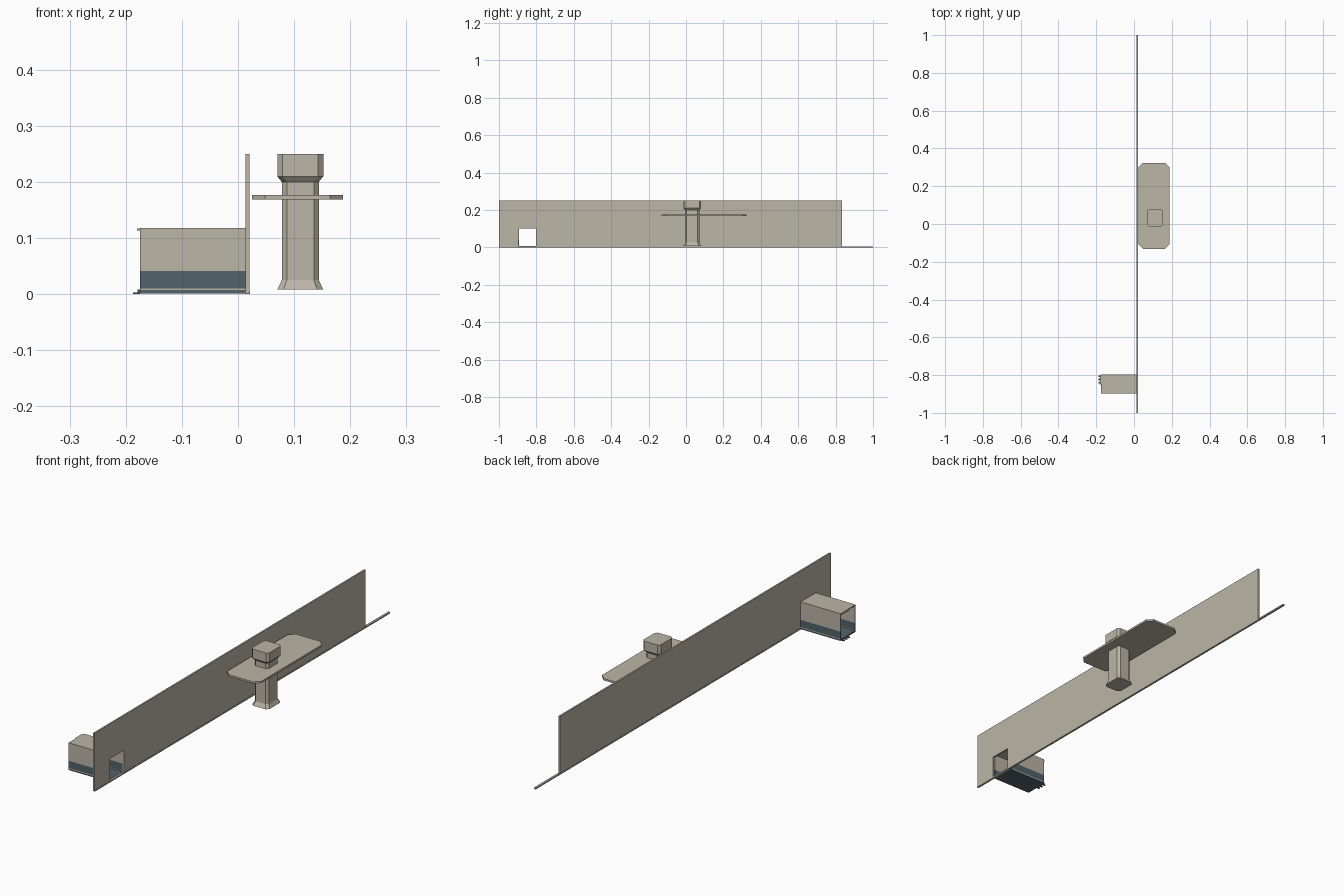
import bpy, bmesh

if "Cube" in bpy.data.objects:
    bpy.data.objects.remove(bpy.data.objects["Cube"])


def make_material(name, color):
    m = bpy.data.materials.new(name)
    m.diffuse_color = (*color, 1)
    m.use_nodes = True
    m.node_tree.nodes["Principled BSDF"].inputs["Base Color"].default_value = m.diffuse_color
    return m


BEIGE = make_material("beige", (0.50, 0.465, 0.385))
SLATE = make_material("slate", (0.085, 0.125, 0.148))


def finish(name, bm, mat):
    bmesh.ops.recalc_face_normals(bm, faces=bm.faces[:])
    mesh = bpy.data.meshes.new(name)
    bm.to_mesh(mesh)
    bm.free()
    mesh.materials.append(mat)
    ob = bpy.data.objects.new(name, mesh)
    bpy.context.collection.objects.link(ob)
    return ob


def loft(name, rings, mat):
    """Skin a stack of equal-length point loops and cap both ends."""
    bm = bmesh.new()
    loops = [[bm.verts.new(p) for p in ring] for ring in rings]
    n = len(loops[0])
    for a, b in zip(loops, loops[1:]):
        for i in range(n):
            j = (i + 1) % n
            bm.faces.new((a[i], a[j], b[j], b[i]))
    bm.faces.new(loops[0])
    bm.faces.new(loops[-1])
    return finish(name, bm, mat)


def box(name, x, y, z, mat):
    ring = [(x[0], y[0]), (x[1], y[0]), (x[1], y[1]), (x[0], y[1])]
    return loft(name, [[(u, v, h) for u, v in ring] for h in z], mat)


def octagon(cx, cy, hx, hy, c, z):
    """Rectangle with cut corners."""
    pts = [(hx, hy - c), (hx - c, hy), (c - hx, hy), (-hx, hy - c),
           (-hx, c - hy), (c - hx, -hy), (hx - c, -hy), (hx, c - hy)]
    return [(cx + u, cy + v, z) for u, v in pts]


# Long wall with a doorway notch, standing on a longer ground strip
W0, W1, SILL = 0.0135, 0.0205, 0.006
profile = [(-1, SILL), (-0.898, SILL), (-0.898, 0.101), (-0.803, 0.101),
           (-0.803, SILL), (0.835, SILL), (0.835, 0.25), (-1, 0.25)]
loft("long_wall", [[(x, y, z) for y, z in profile] for x in (W0, W1)], BEIGE)
box("ground_strip", (0.0125, 0.0215), (-1, 1), (0, SILL), BEIGE)

# Column: flared foot, chamfered shaft, wider block at the top
CX, CY = 0.111, 0.033
sections = [(0.041, 0.047, 0.011, 0.008), (0.033, 0.038, 0.009, 0.025),
            (0.033, 0.038, 0.009, 0.200), (0.041, 0.047, 0.009, 0.210),
            (0.041, 0.047, 0.009, 0.250)]
loft("column", [octagon(CX, CY, *s) for s in sections], BEIGE)

# Platform plate around the column
loft("platform", [octagon(0.106, 0.096, 0.081, 0.228, 0.023, z)
                  for z in (0.169, 0.177)], BEIGE)

# Open tunnel behind the doorway: side walls with a slate skirting
X0, Y0, Y1, T = -0.175, -0.898, -0.796, 0.004
for side, y in (("front", (Y0, Y0 + T)), ("back", (Y1 - T, Y1))):
    box("tunnel_wall_" + side, (X0, W0), y, (0.041, 0.113), BEIGE)
    box("tunnel_skirting_" + side, (X0, W0), y, (0.010, 0.041), SLATE)
    box("tunnel_trim_" + side, (X0, W0), y, (0.007, 0.010), BEIGE)

# Roof with a small lip at the open end
box("tunnel_roof", (X0, W0), (Y0, Y1), (0.113, 0.118), BEIGE)
box("roof_lip", (-0.180, X0), (Y0 + 0.05, Y1 - 0.004), (0.113, 0.117), BEIGE)

# Floor slab, threshold and stepped broken edge
box("tunnel_floor", (X0, W0), (Y0, Y1), (0.001, 0.007), SLATE)
box("threshold", (-0.179, X0), (-0.85, -0.80), (0.003, 0.008), SLATE)
for i, y in enumerate((-0.845, -0.828, -0.811)):
    box(f"floor_fragment_{i}", (-0.187, X0), (y, y + 0.009), (0, 0.003), SLATE)
